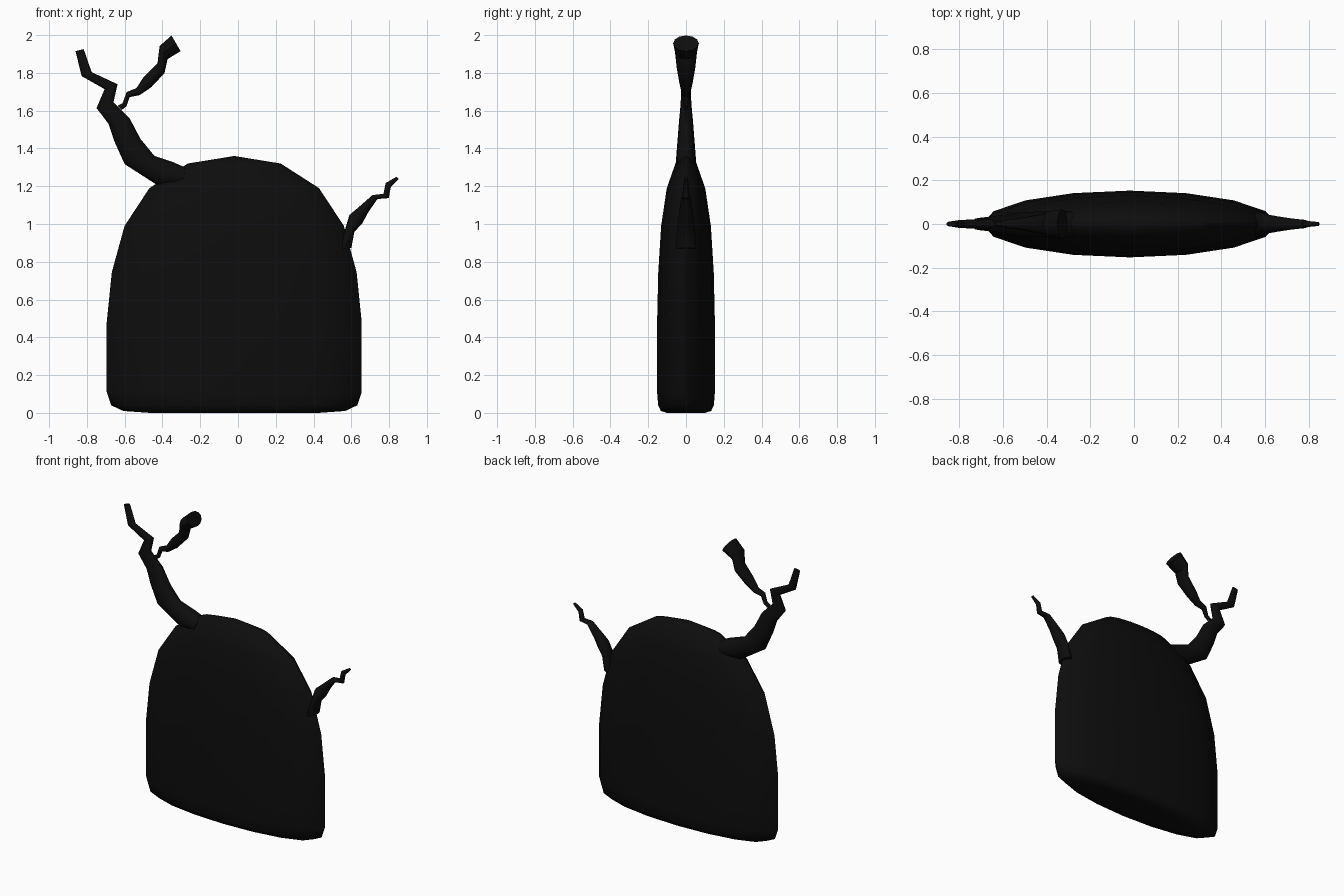
import bpy, bmesh, math
from mathutils import Vector

black = bpy.data.materials.new("soot black")
black.diffuse_color = (0.004, 0.004, 0.004, 1)


def loft(name, rings, sides, angle):
    """Skin elliptical rings given as (left xz, right xz, half depth)."""
    bm = bmesh.new()
    loops = []
    for (x0, z0), (x1, z1), depth in rings:
        mid = Vector(((x0 + x1) / 2, 0, (z0 + z1) / 2))
        half = Vector(((x1 - x0) / 2, 0, (z1 - z0) / 2))
        loop = []
        for i in range(sides):
            a = 2 * math.pi * i / sides
            loop.append(bm.verts.new(mid + half * math.cos(a) + Vector((0, depth * math.sin(a), 0))))
        loops.append(loop)
    for a, b in zip(loops, loops[1:]):
        for i in range(sides):
            j = (i + 1) % sides
            bm.faces.new((a[i], a[j], b[j], b[i]))
    bm.faces.new(loops[0][::-1])
    bm.faces.new(loops[-1])
    bmesh.ops.remove_doubles(bm, verts=bm.verts, dist=0.0005)
    bmesh.ops.recalc_face_normals(bm, faces=bm.faces)
    me = bpy.data.meshes.new(name)
    bm.to_mesh(me)
    bm.free()
    me.materials.append(black)
    ob = bpy.data.objects.new(name, me)
    bpy.context.collection.objects.link(ob)
    bpy.ops.object.select_all(action='DESELECT')
    ob.select_set(True)
    bpy.context.view_layer.objects.active = ob
    bpy.ops.object.shade_smooth_by_angle(angle=math.radians(angle))
    return ob


# Flattened dome body: (height, share of full width)
profile = [(0, 0.66), (0.01, 0.87), (0.04, 0.965), (0.11, 1), (0.48, 1), (0.745, 0.96),
           (0.99, 0.86), (1.19, 0.665), (1.32, 0.365), (1.36, 0.0)]
loft("body", [((-0.02 - 0.675 * s, z), (-0.02 + 0.675 * s, z), 0.153 * s) for z, s in profile], 16, 50)

# Large crooked branch
loft("left_branch", [
    ((-0.304, 1.196), (-0.272, 1.296), 0.06),
    ((-0.426, 1.205), (-0.345, 1.328), 0.06),
    ((-0.600, 1.317), (-0.442, 1.360), 0.053),
    ((-0.653, 1.434), (-0.516, 1.450), 0.045),
    ((-0.685, 1.530), (-0.574, 1.560), 0.037),
    ((-0.749, 1.614), (-0.659, 1.645), 0.029),
    ((-0.706, 1.714), (-0.638, 1.740), 0.024),
    ((-0.828, 1.783), (-0.775, 1.804), 0.018),
    ((-0.860, 1.915), (-0.817, 1.926), 0.012)], 12, 40)

# Twig that thickens towards its end
loft("upper_twig", [
    ((-0.638, 1.625), (-0.616, 1.603), 0.010),
    ((-0.611, 1.640), (-0.590, 1.624), 0.014),
    ((-0.590, 1.698), (-0.574, 1.672), 0.020),
    ((-0.537, 1.720), (-0.521, 1.682), 0.025),
    ((-0.500, 1.778), (-0.458, 1.725), 0.036),
    ((-0.426, 1.852), (-0.389, 1.799), 0.049),
    ((-0.415, 1.942), (-0.373, 1.873), 0.058),
    ((-0.352, 1.998), (-0.304, 1.915), 0.068)], 12, 40)

# Small branch on the right
loft("right_branch", [
    ((0.537, 0.868), (0.600, 0.873), 0.055),
    ((0.569, 0.979), (0.616, 0.958), 0.048),
    ((0.590, 1.048), (0.659, 1.005), 0.041),
    ((0.627, 1.079), (0.690, 1.063), 0.035),
    ((0.712, 1.153), (0.738, 1.132), 0.025),
    ((0.770, 1.160), (0.798, 1.137), 0.019),
    ((0.782, 1.217), (0.809, 1.196), 0.014),
    ((0.839, 1.250), (0.850, 1.238), 0.009)], 12, 40)
